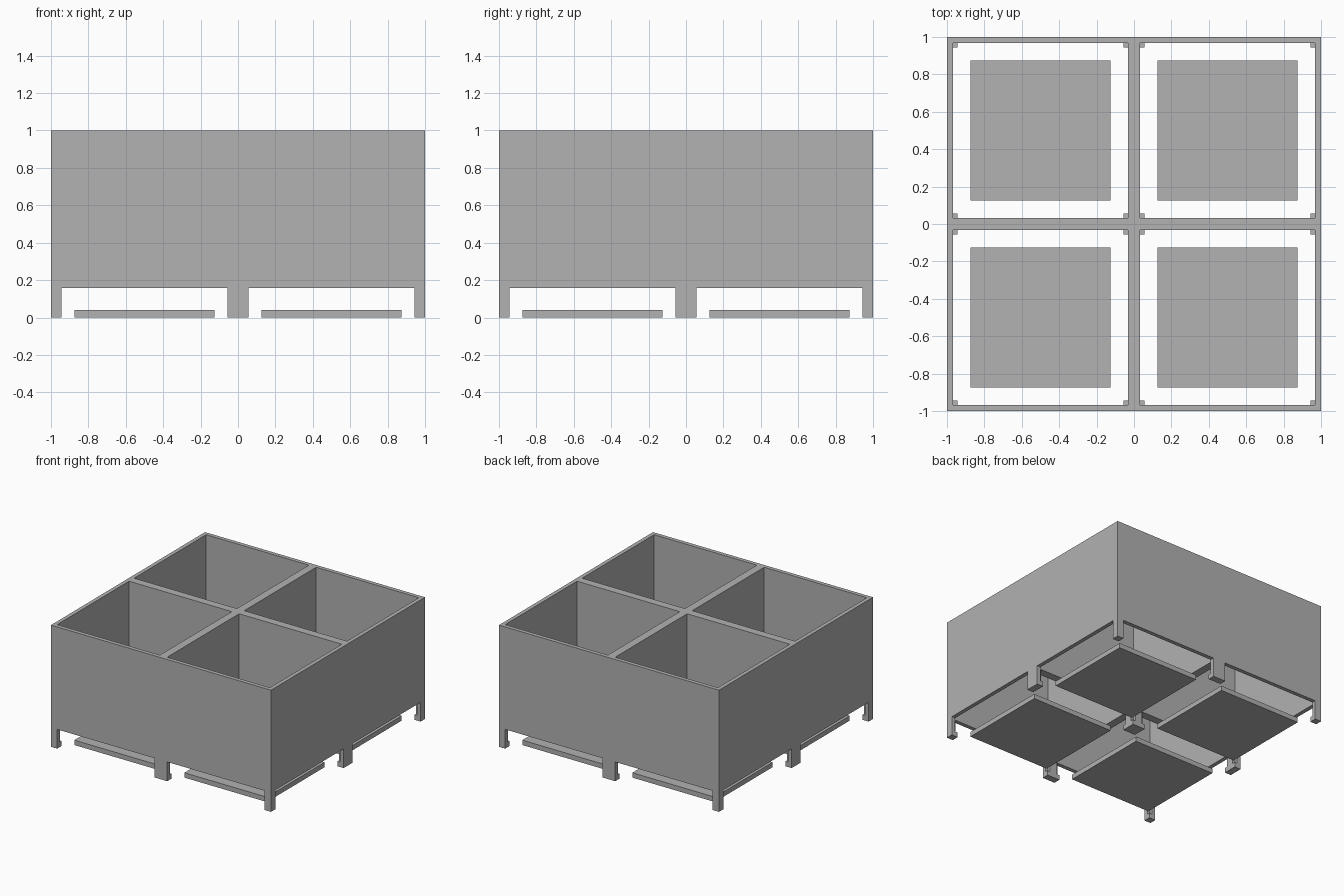
import bpy, bmesh, math

if "Cube" in bpy.data.objects:
    bpy.data.objects.remove(bpy.data.objects["Cube"], do_unlink=True)

WALL = 0.033        # wall thickness of one compartment
FOOT = 0.057        # foot width of one compartment
PAD = 0.04          # height of foot pads and floor plates
RIM = 0.158         # lower edge of the walls
TOP = 1.0

grey = bpy.data.materials.new("plain grey")
grey.use_nodes = True
grey.diffuse_color = (0.445, 0.445, 0.445, 1)
grey.node_tree.nodes["Principled BSDF"].inputs["Base Color"].default_value = grey.diffuse_color


def finish(name, bm):
    mesh = bpy.data.meshes.new(name)
    bm.to_mesh(mesh)
    bm.free()
    mesh.materials.append(grey)
    obj = bpy.data.objects.new(name, mesh)
    bpy.context.collection.objects.link(obj)
    return obj


# Plan lines: outer edge, inner wall face and foot edge, mirrored about the centre
half = [WALL, FOOT, 1 - FOOT, 1 - WALL, 1]
lines = [-v for v in reversed(half)] + half
levels = [0, PAD, RIM, TOP]
axes = (lines, lines, levels)


def solid(cell):
    """Whether a block of the frame is filled: walls, corner legs or foot pads."""
    if any(not 0 <= c < len(a) - 1 for c, a in zip(cell, axes)):
        return False
    x, y, z = [(a[c] + a[c + 1]) / 2 for c, a in zip(cell, axes)]
    # distance to the nearest side of the compartment
    dx, dy = [min(abs(v), 1 - abs(v)) for v in (x, y)]
    in_wall = min(dx, dy) < WALL
    in_foot = max(dx, dy) < FOOT
    if z > RIM:
        return in_wall
    return in_foot and (in_wall or z < PAD)


# Divided box with its legs and pads as one continuous skin
bm = bmesh.new()
for i in range(len(lines) - 1):
    for j in range(len(lines) - 1):
        for k in range(len(levels) - 1):
            cell = (i, j, k)
            if not solid(cell):
                continue
            for axis in range(3):
                for side in (0, 1):
                    other = list(cell)
                    other[axis] += 2 * side - 1
                    if solid(other):
                        continue
                    u, v = (axis + 1) % 3, (axis + 2) % 3
                    corners = []
                    for a, b in ((0, 0), (1, 0), (1, 1), (0, 1)):
                        p = list(cell)
                        p[axis] += side
                        p[u] += a
                        p[v] += b
                        corners.append(bm.verts.new([axes[n][p[n]] for n in range(3)]))
                    bm.faces.new(corners if side else corners[::-1])
bmesh.ops.remove_doubles(bm, verts=bm.verts, dist=0.0001)
bmesh.ops.dissolve_limit(bm, angle_limit=math.radians(1), verts=bm.verts, edges=bm.edges)
finish("divided_box_with_feet", bm)

# Loose square floor plate under each compartment
for x, side in ((-0.5, "right"), (0.5, "left")):
    for y, end in ((-0.5, "front"), (0.5, "back")):
        bm = bmesh.new()
        bmesh.ops.create_cube(bm, size=1)
        bmesh.ops.scale(bm, vec=(0.75, 0.75, PAD), verts=bm.verts)
        plate = finish(f"floor_plate_{end}_{side}", bm)
        plate.location = (x, y, PAD / 2)
